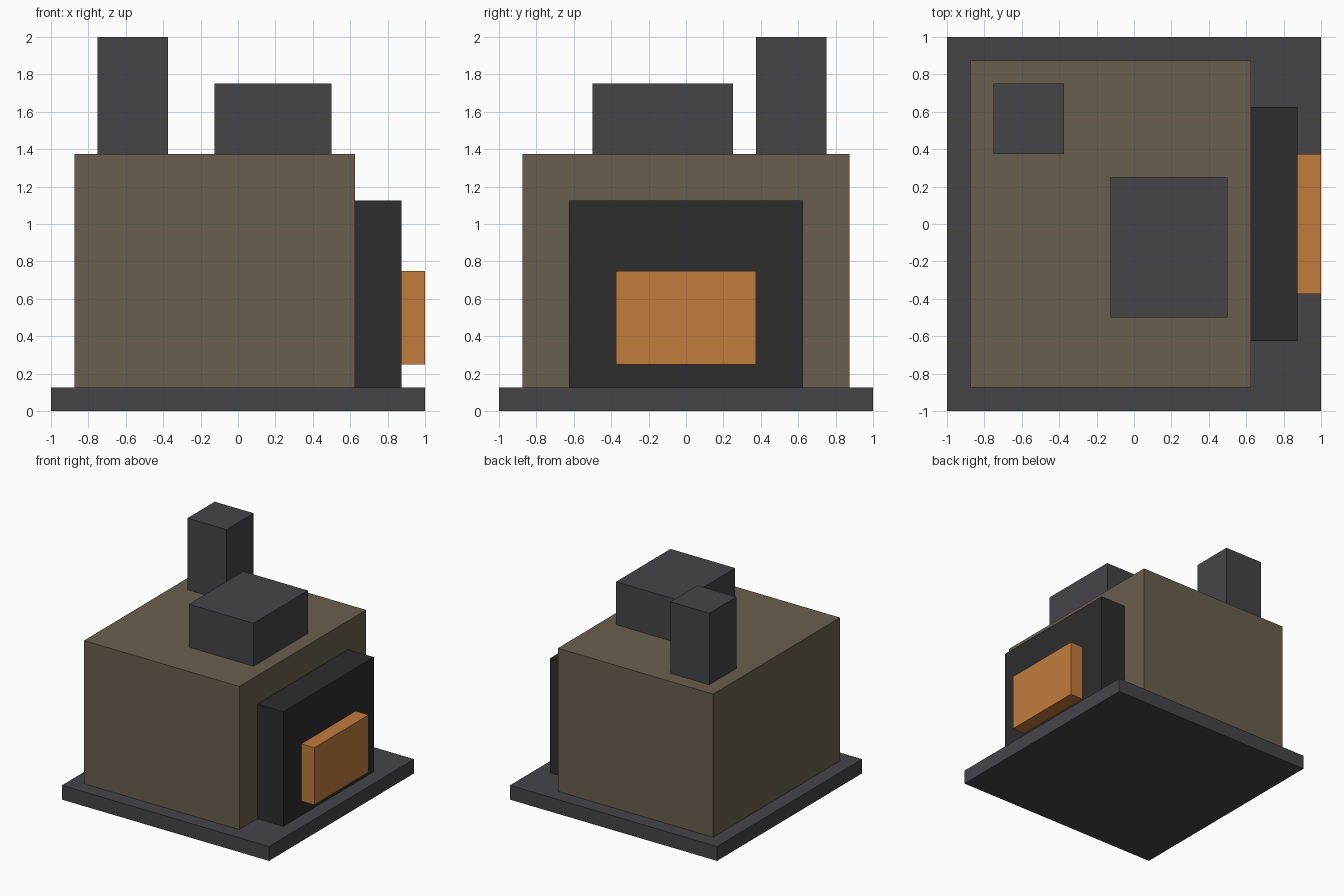
import bpy
from mathutils import Matrix, Vector
import bmesh

cube = bpy.data.objects.get("Cube")
if cube:
    bpy.data.objects.remove(cube, do_unlink=True)


def material(name, rgb):
    mat = bpy.data.materials.new(name)
    mat.use_nodes = True
    colour = (*rgb, 1.0)
    mat.diffuse_color = colour
    mat.node_tree.nodes["Principled BSDF"].inputs["Base Color"].default_value = colour
    return mat


def box(name, low, high, mat):
    """Axis-aligned box between two opposite corners."""
    low, high = Vector(low), Vector(high)
    bm = bmesh.new()
    bmesh.ops.create_cube(bm, size=1.0, matrix=Matrix.Diagonal((*(high - low), 1.0)))
    mesh = bpy.data.meshes.new(name)
    bm.to_mesh(mesh)
    bm.free()
    mesh.materials.append(mat)
    obj = bpy.data.objects.new(name, mesh)
    obj.location = (low + high) / 2
    bpy.context.collection.objects.link(obj)
    return obj


slate = material("slate grey", (0.060, 0.058, 0.066))
stone = material("brown stone", (0.141, 0.114, 0.076))
soot = material("soot black", (0.026, 0.026, 0.026))
glow = material("orange glow", (0.533, 0.202, 0.045))

# Ground slab and main block
box("base_slab", (-1, -1, 0), (1, 1, 0.125), slate)
box("main_body", (-0.875, -0.875, 0.125), (0.625, 0.875, 1.375), stone)

# Opening surround and glowing hatch on the +x side
box("hatch_surround", (0.625, -0.625, 0.125), (0.875, 0.625, 1.125), soot)
box("glowing_hatch", (0.875, -0.375, 0.25), (1, 0.375, 0.75), glow)

# Roof parts
box("chimney", (-0.75, 0.375, 1.375), (-0.375, 0.75, 2), slate)
box("roof_hopper", (-0.125, -0.5, 1.375), (0.5, 0.25, 1.75), slate)
